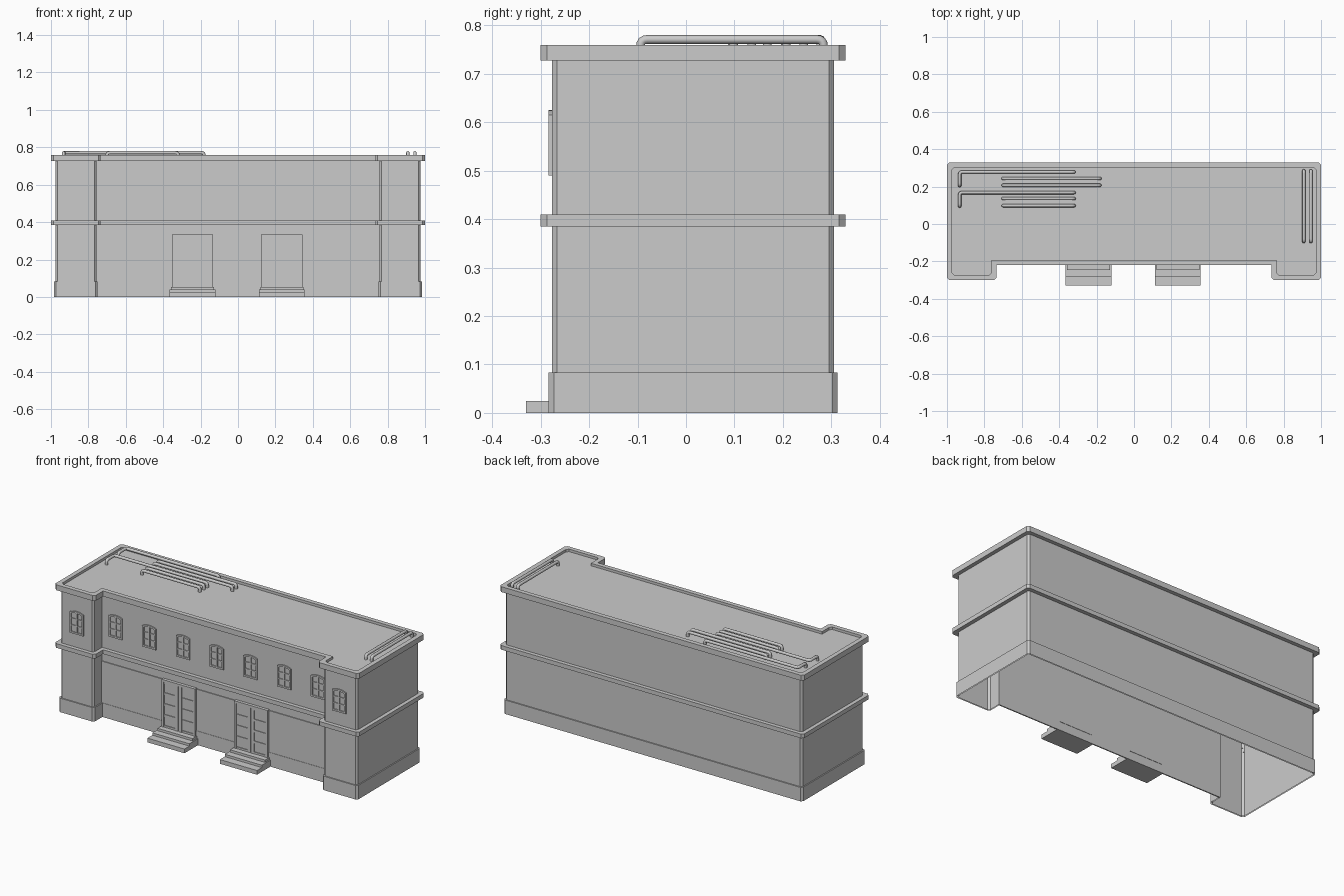
import bpy, bmesh, math
from mathutils import Vector

if "Cube" in bpy.data.objects:
    bpy.data.objects.remove(bpy.data.objects["Cube"])


def finish(name, bm, recalc=True):
    if recalc:
        bmesh.ops.recalc_face_normals(bm, faces=bm.faces)
    me = bpy.data.meshes.new(name)
    bm.to_mesh(me)
    bm.free()
    ob = bpy.data.objects.new(name, me)
    bpy.context.collection.objects.link(ob)
    return ob


def add_box(bm, x0, x1, y0, y1, z0, z1):
    vs = bmesh.ops.create_cube(bm, size=1)['verts']
    for v in vs:
        v.co = Vector(((x0, x1)[v.co.x > 0], (y0, y1)[v.co.y > 0], (z0, z1)[v.co.z > 0]))


def outline(off, c):
    """Plan of the building with two front wings, grown by off, outer corners chamfered by c."""
    x, b, f, r, w = 0.977 + off, 0.306 + off, -0.277 - off, -0.197 - off, 0.757 - off
    half = [(w, r), (w, f + c), (w + c, f), (x - c, f), (x, f + c), (x, b - c), (x - c, b)]
    return half + [(-px, py) for px, py in reversed(half)]


def loft(name, profile, chamfer=0.011, close=False, cap=False):
    """Sweep an (offset, z) profile around the plan."""
    bm = bmesh.new()
    rings = [[bm.verts.new((x, y, z)) for x, y in outline(o, chamfer)] for o, z in profile]
    pairs = list(zip(rings, rings[1:]))
    if close:
        pairs.append((rings[-1], rings[0]))
    for a, b in pairs:
        n = len(a)
        for i in range(n):
            j = (i + 1) % n
            bm.faces.new((a[i], a[j], b[j], b[i]))
    if cap:
        bm.faces.new(rings[-1])
    return finish(name, bm, close or cap)


# Shell: plinth, walls, storey band, cornice with low parapet and roof; open underneath
loft("plinth", [(0.007, 0), (0.007, 0.083), (0, 0.083)])
loft("walls", [(0, 0), (0, 0.73)])
loft("storey_band", [(0, 0.385), (0.023, 0.385), (0.023, 0.41), (0, 0.41)], 0.013)
loft("cornice_and_roof", [(0, 0.728), (0.023, 0.728), (0.023, 0.76), (-0.004, 0.76),
                          (-0.004, 0.745)], 0.013, cap=True)

# Thickened ground-floor facing between the wings
bm = bmesh.new()
add_box(bm, -0.757, 0.757, -0.202, -0.197, 0.0, 0.33)
finish("ground_floor_facing", bm)


# Double doors with sunken panels
def door(name, cx):
    bm = bmesh.new()
    yb, yf = -0.195, -0.215
    add_box(bm, cx - 0.11, cx + 0.11, -0.209, yb, 0.05, 0.335)
    for s in (-1, 1):
        add_box(bm, cx + s * 0.103 - 0.007, cx + s * 0.103 + 0.007, yf, yb, 0.05, 0.335)
        add_box(bm, cx + s * 0.012 - 0.01, cx + s * 0.012 + 0.01, yf, yb, 0.05, 0.321)
    add_box(bm, cx - 0.096, cx + 0.096, yf, yb, 0.321, 0.335)
    for s in (-1, 1):
        a, b = sorted((cx + s * 0.022, cx + s * 0.096))
        for z in (0.05, 0.115, 0.18, 0.245, 0.31):
            add_box(bm, a, b, yf + 0.002, yb, z, z + 0.014)
    finish(name, bm)


# Entrance stairs, three treads each
def stairs(name, cx):
    bm = bmesh.new()
    for half, y, z0, z1 in ((0.122, -0.33, 0, 0.025), (0.122, -0.284, 0.025, 0.039),
                            (0.115, -0.245, 0.039, 0.053)):
        add_box(bm, cx - half, cx + half, y, -0.198, z0, z1)
    finish(name, bm)


for side, cx in (("left", -0.243), ("right", 0.234)):
    door(side + "_door", cx)
    stairs(side + "_stairs", cx)


# Windows: slightly arched frame, cross bars
def window(name, cx, wall):
    bm = bmesh.new()

    def arch(w, z0, z1, rise):
        top = [(w * (1 - t / 3), z1 - rise * (1 - t / 3) ** 2) for t in range(0, 7)]
        return [(-w, z0), (w, z0)] + [(x, z) for x, z in top]

    yf, yb = wall - 0.007, wall
    out, inn = arch(0.045, 0.49, 0.625, 0.01), arch(0.035, 0.5, 0.615, 0.008)
    loops = [[bm.verts.new((cx + x, y, z)) for x, z in pts]
             for pts, y in ((out, yb), (out, yf), (inn, yf), (inn, yb))]
    for a, b in zip(loops, loops[1:]):
        for i in range(len(a)):
            j = (i + 1) % len(a)
            bm.faces.new((a[i], a[j], b[j], b[i]))
    bmesh.ops.recalc_face_normals(bm, faces=bm.faces)
    add_box(bm, cx - 0.005, cx + 0.005, yf + 0.001, yb, 0.498, 0.617)
    for z in (0.537, 0.577):
        add_box(bm, cx - 0.036, cx + 0.036, yf + 0.002, yb, z - 0.003, z + 0.003)
    finish(name, bm, False)


for i in range(7):
    window("window_%d" % (i + 1), 0.222 * (i - 3), -0.197)
for side, cx in (("left", -0.866), ("right", 0.862)):
    window(side + "_wing_window", cx, -0.277)


# Roof pipes: rounded paths that drop into the roof at both ends
def pipe(name, plan, r=0.009, bend=0.014):
    z = 0.771
    pts = [Vector((*plan[0], 0.743))] + [Vector((x, y, z)) for x, y in plan]
    pts.append(Vector((*plan[-1], 0.743)))
    path = [pts[0]]
    for a, p, b in zip(pts, pts[1:], pts[2:]):
        s, e = p + (a - p).normalized() * bend, p + (b - p).normalized() * bend
        for k in range(5):
            t = k / 4
            path.append(s * (1 - t) ** 2 + p * 2 * t * (1 - t) + e * t * t)
    path.append(pts[-1])
    cu = bpy.data.curves.new(name, 'CURVE')
    cu.dimensions = '3D'
    cu.bevel_depth = r
    cu.bevel_resolution = 2
    sp = cu.splines.new('POLY')
    sp.points.add(len(path) - 1)
    for q, v in zip(sp.points, path):
        q.co = (*v, 1)
    bpy.context.collection.objects.link(bpy.data.objects.new(name, cu))


runs = [[(-0.932, 0.205), (-0.932, 0.278), (-0.32, 0.278)],
        [(-0.932, 0.095), (-0.932, 0.168), (-0.32, 0.168)],
        [(-0.7, 0.243), (-0.182, 0.243)], [(-0.7, 0.207), (-0.182, 0.207)],
        [(-0.7, 0.136), (-0.32, 0.136)], [(-0.7, 0.098), (-0.32, 0.098)],
        [(0.908, 0.284), (0.908, -0.094)], [(0.946, 0.284), (0.946, -0.094)]]
for i, run in enumerate(runs):
    pipe("roof_pipe_%d" % (i + 1), run)
